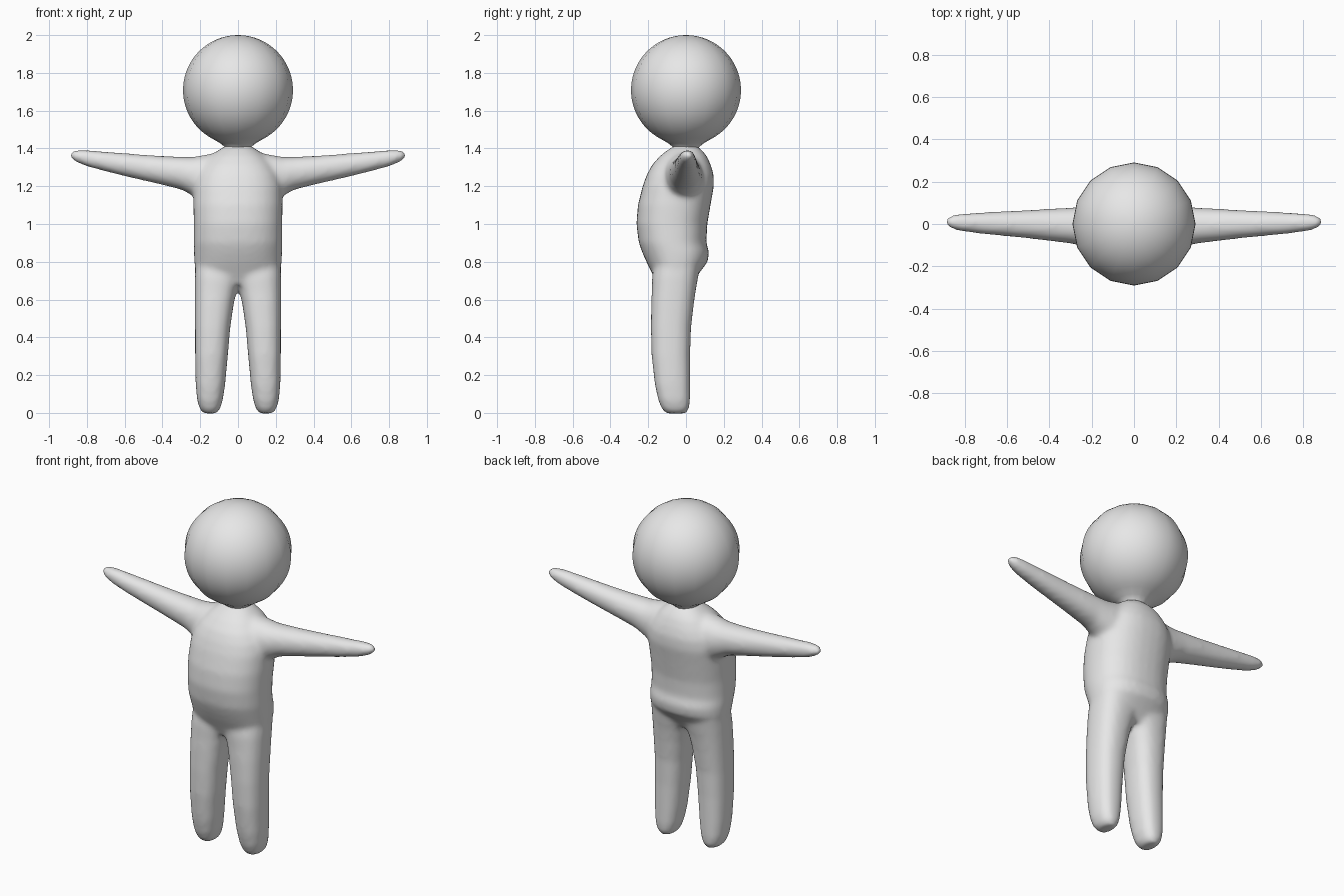
import bpy, bmesh, math
from mathutils import Vector

skin = bpy.data.materials.new("light grey")
skin.diffuse_color = (0.8, 0.8, 0.8, 1)


def loft(bm, rings):
    """Skin a list of closed point rings and cap both ends."""
    loops = [[bm.verts.new(p) for p in ring] for ring in rings]
    n = len(loops[0])
    for a, b in zip(loops, loops[1:]):
        for i in range(n):
            j = (i + 1) % n
            bm.faces.new((a[i], a[j], b[j], b[i]))
    bm.faces.new(loops[0][::-1])
    bm.faces.new(loops[-1])


def section(lo_u, hi_u, lo_v, hi_v, power, n=32):
    """Rounded-box outline between the given limits."""
    out = []
    for i in range(n):
        a = math.tau * i / n
        c, s = math.cos(a), math.sin(a)
        u = math.copysign(abs(c) ** (2 / power), c)
        v = math.copysign(abs(s) ** (2 / power), s)
        out.append(((lo_u + hi_u) / 2 + u * (hi_u - lo_u) / 2,
                    (lo_v + hi_v) / 2 + v * (hi_v - lo_v) / 2))
    return out


def finish(name, bm):
    bmesh.ops.recalc_face_normals(bm, faces=bm.faces)
    mesh = bpy.data.meshes.new(name)
    bm.to_mesh(mesh)
    bm.free()
    mesh.materials.append(skin)
    mesh.shade_smooth()
    obj = bpy.data.objects.new(name, mesh)
    bpy.context.collection.objects.link(obj)
    return obj


# torso: z, half width, front y, back y
TORSO = [(0.68, 0.19, -0.15, 0.03), (0.74, 0.224, -0.18, 0.07), (0.80, 0.232, -0.21, 0.115),
         (0.85, 0.234, -0.232, 0.123), (0.90, 0.234, -0.25, 0.108), (1.00, 0.234, -0.263, 0.113),
         (1.10, 0.237, -0.255, 0.13), (1.20, 0.235, -0.23, 0.148), (1.26, 0.22, -0.208, 0.147),
         (1.31, 0.19, -0.182, 0.133), (1.36, 0.145, -0.138, 0.11), (1.39, 0.105, -0.10, 0.085),
         (1.415, 0.065, -0.06, 0.055)]
# leg: z, inner x, outer x, front y, back y
LEG = [(-0.003, 0.115, 0.18, -0.105, 0.0), (0.02, 0.095, 0.203, -0.128, 0.016),
       (0.07, 0.08, 0.217, -0.148, 0.022), (0.15, 0.068, 0.224, -0.165, 0.022),
       (0.30, 0.054, 0.227, -0.182, 0.022), (0.45, 0.041, 0.228, -0.186, 0.027),
       (0.58, 0.022, 0.229, -0.184, 0.042), (0.65, 0.006, 0.229, -0.181, 0.052),
       (0.72, -0.02, 0.229, -0.18, 0.065), (0.82, -0.02, 0.225, -0.16, 0.08)]
# arm: x, bottom z, top z, front y, back y
ARM = [(0.08, 1.08, 1.385, -0.14, 0.10), (0.18, 1.115, 1.365, -0.12, 0.09),
       (0.24, 1.15, 1.355, -0.105, 0.083), (0.30, 1.182, 1.356, -0.092, 0.077),
       (0.40, 1.207, 1.36, -0.08, 0.072), (0.50, 1.23, 1.367, -0.068, 0.066),
       (0.60, 1.253, 1.375, -0.058, 0.061), (0.70, 1.278, 1.383, -0.049, 0.056),
       (0.80, 1.305, 1.391, -0.037, 0.05), (0.85, 1.325, 1.391, -0.027, 0.044),
       (0.875, 1.34, 1.386, -0.016, 0.036), (0.889, 1.352, 1.374, -0.002, 0.022)]

# body: torso and mirrored limbs fused into one soft skin
bm = bmesh.new()
loft(bm, [[Vector((u, v, z)) for u, v in section(-w, w, f, b, 2.3)] for z, w, f, b in TORSO])
for side in (1, -1):
    loft(bm, [[Vector((side * u, v, z)) for u, v in section(i, o, f, b, 2.4)]
              for z, i, o, f, b in LEG])
    loft(bm, [[Vector((side * x, u, v)) for u, v in section(f, b, lo, hi, 2.1)]
              for x, lo, hi, f, b in ARM])
body = finish("body", bm)
remesh = body.modifiers.new("fuse", 'REMESH')
remesh.mode = 'VOXEL'
remesh.voxel_size = 0.014
remesh.use_smooth_shade = True
soften = body.modifiers.new("soften", 'SMOOTH')
soften.factor = 0.5
soften.iterations = 8

# head: sixteen-sided ball drawn in to a short neck
R, CENTRE = 0.291, 1.709
profile = [(R * math.sin(t), CENTRE + R * math.cos(t))
           for t in (math.radians(2 + 150 * i / 28) for i in range(29))]
profile += [(0.095, 1.428), (0.07, 1.408), (0.06, 1.385)]
bm = bmesh.new()
loft(bm, [[Vector((r * math.cos(math.tau * k / 16), r * math.sin(math.tau * k / 16), z))
           for k in range(16)] for r, z in profile])
finish("head", bm)
